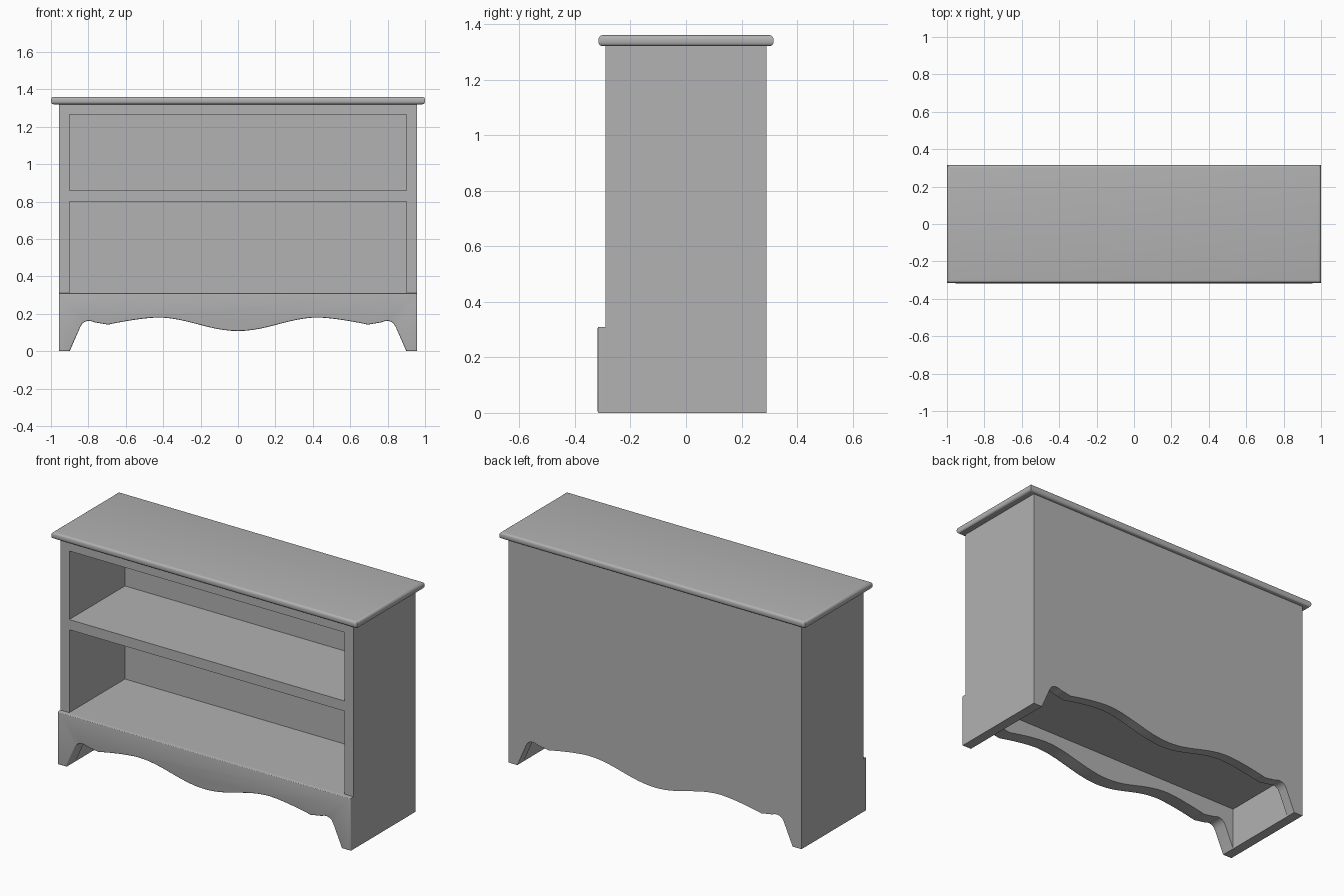
import bpy
import bmesh
from math import cos, pi, radians

if "Cube" in bpy.data.objects:
    bpy.data.objects.remove(bpy.data.objects["Cube"], do_unlink=True)

grey = bpy.data.materials.new("plain grey")
grey.use_nodes = True
grey.diffuse_color = (0.445, 0.445, 0.445, 1)
grey.node_tree.nodes["Principled BSDF"].inputs["Base Color"].default_value = grey.diffuse_color

HALF_W, HALF_D, BOARD = 0.958, 0.29, 0.06
INNER_W, INNER_D = 0.9, HALF_D - BOARD
TOP_Z, FLOOR_Z = 1.32, 0.31


def prism(name, outline, y0, y1, bevel=0, rule=None):
    """Extrude an x-z outline along y; bevel the edges picked by rule."""
    bm = bmesh.new()
    face = bm.faces.new([bm.verts.new((x, y0, z)) for x, z in outline])
    ext = bmesh.ops.extrude_face_region(bm, geom=[face])["geom"]
    for v in ext:
        if isinstance(v, bmesh.types.BMVert):
            v.co.y = y1
    bmesh.ops.recalc_face_normals(bm, faces=bm.faces)
    if bevel:
        edges = [e for e in bm.edges if rule(*e.verts)]
        bmesh.ops.bevel(bm, geom=edges, offset=bevel, segments=4,
                        profile=0.5, affect='EDGES')
    mesh = bpy.data.meshes.new(name)
    bm.to_mesh(mesh)
    bm.free()
    mesh.materials.append(grey)
    obj = bpy.data.objects.new(name, mesh)
    bpy.context.collection.objects.link(obj)
    return obj


def box(name, half_w, y0, y1, z0, z1, **kw):
    return prism(name, [(-half_w, z0), (half_w, z0), (half_w, z1), (-half_w, z1)], y0, y1, **kw)


def select(obj):
    bpy.ops.object.select_all(action='DESELECT')
    obj.select_set(True)
    bpy.context.view_layer.objects.active = obj


def cut(obj, cutter):
    cutter.hide_render = True
    select(obj)
    mod = obj.modifiers.new("cut", 'BOOLEAN')
    mod.operation, mod.solver, mod.object = 'DIFFERENCE', 'EXACT', cutter
    bpy.ops.object.modifier_apply(modifier=mod.name)
    bpy.data.objects.remove(cutter, do_unlink=True)


# Scalloped lower edge, from the middle out to the foot
wave = [(0.43 * i / 12, 0.144 - 0.036 * cos(pi * i / 12)) for i in range(13)]
wave += [(0.43 + 0.265 * i / 8, 0.18 - 0.038 * (i / 8) ** 1.5) for i in range(1, 9)]
wave += [(0.765, 0.154), (0.785, 0.161), (0.803, 0.162), (0.82, 0.157),
         (0.833, 0.147), (0.843, 0.13), (INNER_W, 0)]
scallop = [(-x, z) for x, z in reversed(wave[1:])] + wave

# Carcass with two open bays, hollow base and scalloped front and back
carcass = box("carcass", HALF_W, -HALF_D, HALF_D, 0, TOP_Z)
for z0, z1 in ((FLOOR_Z, 0.80), (0.86, 1.265)):
    cut(carcass, box("bay_cutter", INNER_W, -1, INNER_D, z0, z1))
cut(carcass, box("base_cutter", INNER_W, -INNER_D, INNER_D, -1, FLOOR_Z - BOARD))
cut(carcass, prism("scallop_cutter",
                   [(-INNER_W, -1)] + scallop + [(INNER_W, -1)], -1, 1))

# Apron plate with softened front edges
front_y = -0.318
apron = prism("apron",
              [(-HALF_W, 0)] + scallop + [(HALF_W, 0), (HALF_W, FLOOR_Z), (-HALF_W, FLOOR_Z)],
              front_y, -HALF_D, bevel=0.006,
              rule=lambda a, b: max(a.co.y, b.co.y) < front_y + 0.001)

# Top board with rounded long and short edges
top = box("top_board", 1, -0.315, 0.315, TOP_Z, 1.36, bevel=0.015,
          rule=lambda a, b: abs(a.co.z - b.co.z) < 0.001)

for part in (carcass, apron, top):
    select(part)
    bpy.ops.object.shade_smooth_by_angle(angle=radians(30))
